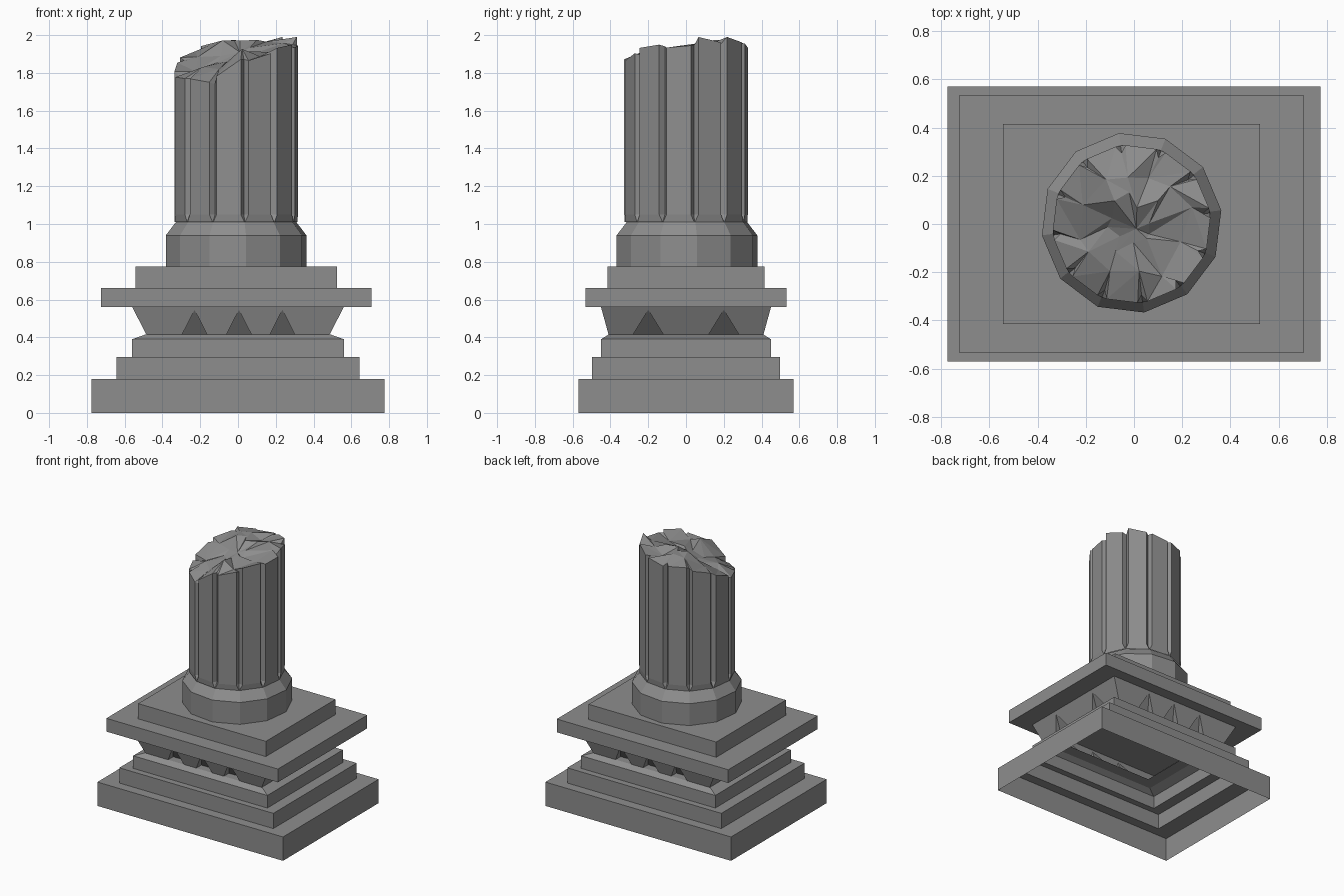
import bpy, bmesh, math, random

if "Cube" in bpy.data.objects:
    bpy.data.objects.remove(bpy.data.objects["Cube"])
random.seed(4)

stone = bpy.data.materials.new("grey_stone")
stone.use_nodes = True
GREY = (0.27, 0.27, 0.27, 1)
stone.diffuse_color = GREY
stone.node_tree.nodes["Principled BSDF"].inputs["Base Color"].default_value = GREY


def finish(bm, name, location=(0, 0, 0)):
    bmesh.ops.remove_doubles(bm, verts=bm.verts, dist=0.0001)
    bmesh.ops.recalc_face_normals(bm, faces=bm.faces)
    mesh = bpy.data.meshes.new(name)
    bm.to_mesh(mesh)
    bm.free()
    mesh.materials.append(stone)
    obj = bpy.data.objects.new(name, mesh)
    obj.location = location
    bpy.context.collection.objects.link(obj)
    return obj


def loft(bm, rings, cap_start=False, cap_end=False):
    """Join equal-length rings of points with quads."""
    loops = [[bm.verts.new(p) for p in ring] for ring in rings]
    for a, b in zip(loops, loops[1:]):
        for i in range(len(a)):
            j = (i + 1) % len(a)
            bm.faces.new((a[i], a[j], b[j], b[i]))
    if cap_start:
        bm.faces.new(loops[0][::-1])
    if cap_end:
        bm.faces.new(loops[-1])
    return loops


def rect(hx, hy, z):
    return [(-hx, -hy, z), (hx, -hy, z), (hx, hy, z), (-hx, hy, z)]


def polar(radius, degrees, z):
    a = math.radians(degrees)
    return (radius * math.cos(a), radius * math.sin(a), z)


# Hollow stepped plinth, open underneath, with a chamfered top ledge
bm = bmesh.new()
loft(bm, [rect(*s) for s in (
    (0.775, 0.57, 0), (0.775, 0.57, 0.18),
    (0.643, 0.497, 0.18), (0.643, 0.497, 0.295),
    (0.56, 0.45, 0.295), (0.56, 0.45, 0.39),
    (0.49, 0.41, 0.415), (0.40, 0.32, 0.415))])
finish(bm, "stepped_plinth")

# Flared frieze with triangular notches along its lower edge
LOW, HIGH, APEX = 0.415, 0.56, 0.545
LOW_HALF, HIGH_HALF = (0.485, 0.41), (0.56, 0.45)
bm = bmesh.new()


def frieze_side(axis, sign, centres, half_width):
    other = 1 - axis

    def vert(u, z, inset=0.0):
        t = (z - LOW) / (HIGH - LOW)
        d = LOW_HALF[other] + t * (HIGH_HALF[other] - LOW_HALF[other]) - inset
        co = [0, 0, z]
        co[axis], co[other] = u, sign * d
        return bm.verts.new(co)

    outline = [vert(-HIGH_HALF[axis], HIGH), vert(-LOW_HALF[axis], LOW)]
    for c in centres:
        left, apex, right = (vert(c - half_width, LOW), vert(c, APEX),
                             vert(c + half_width, LOW))
        back_l = vert(c - half_width, LOW, 0.06)
        back_r = vert(c + half_width, LOW, 0.06)
        outline += [left, apex, right]
        for tri in ((left, back_l, apex), (back_l, back_r, apex),
                    (back_r, right, apex)):
            bm.faces.new(tri)
    outline += [vert(LOW_HALF[axis], LOW), vert(HIGH_HALF[axis], HIGH)]
    bm.faces.new(outline)


for side in (-1, 1):
    frieze_side(0, side, (-0.23, 0.005, 0.235), 0.066)
    frieze_side(1, side, (-0.2, 0.2), 0.08)
finish(bm, "notched_frieze")

# Two slabs above the frieze
for name, hx, hy, z0, z1 in (("wide_slab", 0.716, 0.533, 0.56, 0.66),
                             ("upper_slab", 0.533, 0.415, 0.66, 0.775)):
    bm = bmesh.new()
    loft(bm, [rect(hx, hy, z0), rect(hx, hy, z1)], True, True)
    finish(bm, name, (-0.01, 0, 0))

# Twelve-sided column foot with a sloped shoulder
SIDES, TURN = 12, 8
STEP = 360 / SIDES
bm = bmesh.new()
loft(bm, [[polar(r, TURN + STEP * i, z) for i in range(SIDES)]
          for r, z in ((0.376, 0.775), (0.376, 0.94), (0.322, 1.01))], True, True)
finish(bm, "column_foot", (-0.01, 0.005, 0))

# Fluted shaft: a narrow groove at each corner, closing to a point at the foot
RADIUS = 0.328
rim_heights = (1.95, 1.97, 1.94, 1.94, 1.95, 1.86,
               1.79, 1.76, 1.73, 1.86, 1.90, 1.93)


def shaft_ring(z, width, depth, heights=None):
    ring = []
    for i in range(SIDES):
        for off in (-1, 0, 1):
            top = z
            if heights:
                here, after = heights[i], heights[(i + 1) % SIDES]
                top = here + (after - here) * (off + 1) / 6
                top += random.uniform(-0.015, 0.025)
            r = RADIUS - (depth if off == 0 else 0)
            ring.append(polar(r, TURN + STEP * i + off * width, top))
    return ring


bm = bmesh.new()
loops = loft(bm, [shaft_ring(1.01, 0.3, 0), shaft_ring(1.05, 3.6, 0.03),
                  shaft_ring(0, 3.6, 0.03, rim_heights)])
rim = loops[-1]
for i in (0, 3):
    rim[i + 2].co.z = 1.99

# Broken rocky top: jittered inner rings stitched to the rim
inner = []
for radius, lift, jitter in ((0.23, 0.015, 0.05), (0.11, 0.02, 0.04)):
    ring = []
    for i in range(SIDES):
        angle = TURN + STEP * i + random.uniform(-9, 9)
        z = 1.90 + (rim_heights[i] - 1.90) * radius / RADIUS
        z = min(z + lift + random.uniform(-jitter, jitter), 1.975)
        ring.append(bm.verts.new(polar(radius + random.uniform(-0.04, 0.04), angle, z)))
    inner.append(ring)
outer_ring, core_ring = inner
peak = bm.verts.new((0.02, -0.02, 1.91))
for i in range(SIDES):
    j = (i + 1) % SIDES
    a, b, c, d = rim[3 * i], rim[3 * i + 1], rim[3 * i + 2], rim[3 * j]
    o, p = outer_ring[i], outer_ring[j]
    m, n = core_ring[i], core_ring[j]
    for tri in ((a, b, o), (b, c, o), (c, d, p), (c, p, o),
                (o, p, m), (p, n, m), (m, n, peak)):
        bm.faces.new(tri)
finish(bm, "broken_fluted_shaft", (-0.01, 0, 0))
